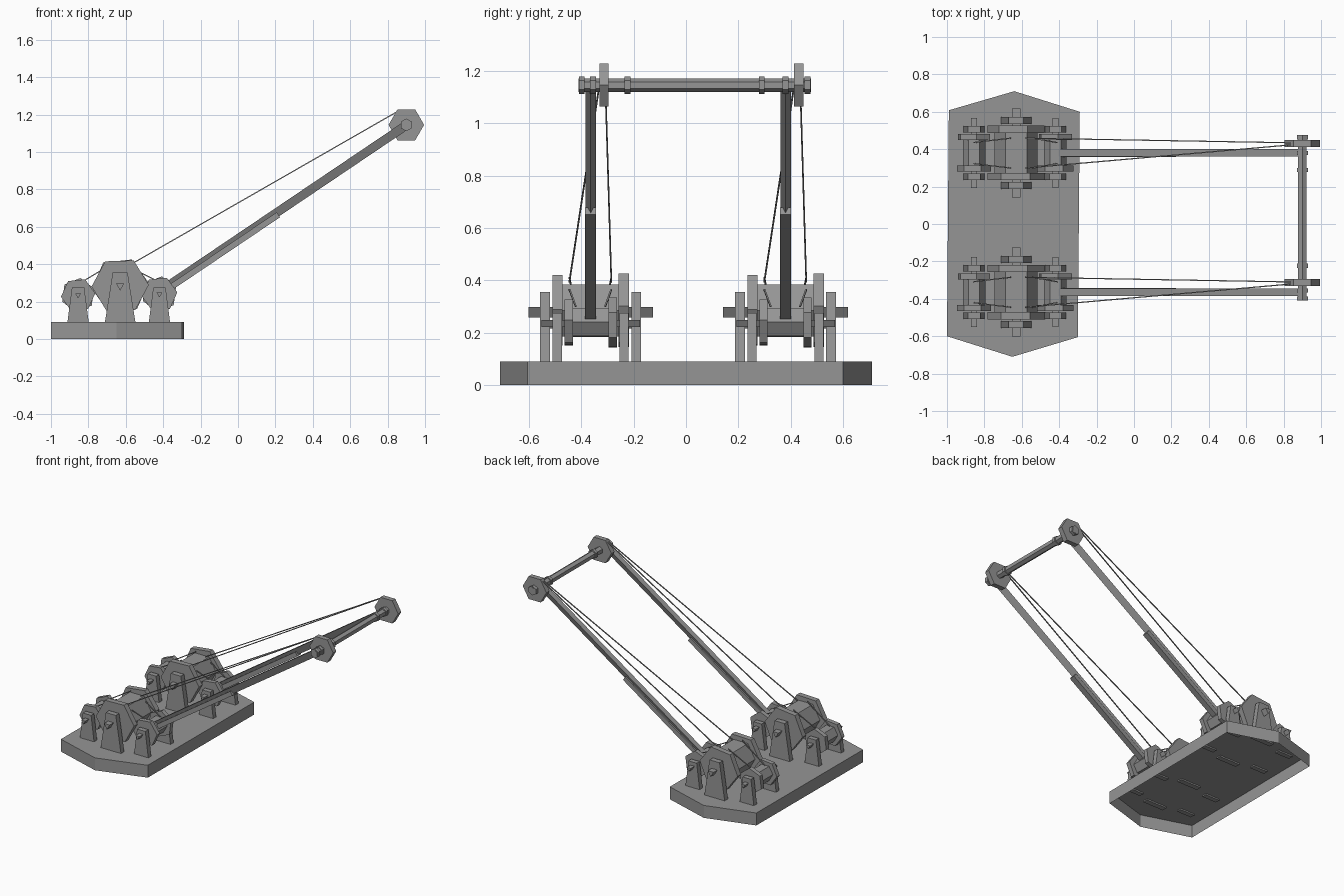
import bpy, bmesh
from math import cos, sin, radians
from mathutils import Vector

cube = bpy.data.objects.get("Cube")
if cube:
    bpy.data.objects.remove(cube, do_unlink=True)

grey = bpy.data.materials.new("plain grey")
grey.use_nodes = True
grey.diffuse_color = (0.3, 0.3, 0.3, 1)
grey.node_tree.nodes["Principled BSDF"].inputs["Base Color"].default_value = (0.3, 0.3, 0.3, 1)


def prism(name, ring, sweep, open_bottom=False):
    """Extrude a ring of points along a vector into a flat-faced solid."""
    bm = bmesh.new()
    first = bm.faces.new([bm.verts.new(p) for p in ring])
    copy = bmesh.ops.extrude_face_region(bm, geom=[first], use_keep_orig=True)
    moved = [v for v in copy["geom"] if isinstance(v, bmesh.types.BMVert)]
    bmesh.ops.translate(bm, verts=moved, vec=sweep)
    bmesh.ops.recalc_face_normals(bm, faces=bm.faces)
    if open_bottom:
        bmesh.ops.delete(bm, geom=[first], context="FACES")
    mesh = bpy.data.meshes.new(name)
    bm.to_mesh(mesh)
    bm.free()
    mesh.materials.append(grey)
    obj = bpy.data.objects.new(name, mesh)
    bpy.context.collection.objects.link(obj)
    return obj


def cylinder(name, x, z, radius, y0, y1, sides=6, turn=0):
    """Faceted cylinder lying along y."""
    angles = [radians(turn + 360 * i / sides) for i in range(sides)]
    ring = [(x + radius * cos(a), y0, z + radius * sin(a)) for a in angles]
    return prism(name, ring, (0, y1 - y0, 0))


def rod(name, start, end, section):
    """Sweep a (side, up) section from start to end."""
    start, end = Vector(start), Vector(end)
    way = end - start
    side = Vector((0, 1, 0))
    up = way.cross(side).normalized()
    up = up if up.z > 0 else -up
    return prism(name, [start + side * s + up * u for s, u in section], way)


def winch(name, x, z, yc, pillar, flange, drum, axle, turn):
    """Drum with two flanges, an axle and two tapered pillars."""
    foot, head, top, p_in, p_out = pillar
    radius, f_in, f_out = flange
    axle_radius, half = axle
    cylinder(name + "_axle", x, z, axle_radius, yc - half, yc + half, 3, -90)
    cylinder(name + "_drum", x, z, drum, yc - f_in, yc + f_in, 6, 0)
    for label, s in (("front", -1), ("back", 1)):
        cylinder(f"{name}_{label}_flange", x, z, radius,
                 yc + s * f_in, yc + s * f_out, 6, turn + s * turn * 0.6)
        ring = [(x - foot, 0.08), (x + foot, 0.08), (x + head, top), (x - head, top)]
        prism(f"{name}_{label}_pillar", [(px, yc + s * p_in, pz) for px, pz in ring],
              (0, s * (p_out - p_in), 0))


# Hollow base, open underneath
outline = [(-1, -0.6), (-0.65, -0.71), (-0.3, -0.605),
           (-0.29, 0.6), (-0.64, 0.71), (-0.99, 0.608)]
prism("base", [(x, y, 0) for x, y in outline], (0, 0, 0.09), open_bottom=True)

TIP_X, TIP_Z = 0.9, 1.145
ROPE = [(-0.003, -0.003), (0.003, -0.003), (0.003, 0.003), (-0.003, 0.003)]
small_pillar = (0.058, 0.033, 0.275, 0.11, 0.145)

for tag, yc in (("front", -0.364), ("back", 0.38)):
    # Three winches of each crane
    winch(tag + "_main_winch", -0.63, 0.285, yc, (0.083, 0.04, 0.355, 0.155, 0.193),
          (0.153, 0.107, 0.146), 0.115, (0.026, 0.238), 4)
    winch(tag + "_rear_winch", -0.855, 0.235, yc, small_pillar,
          (0.092, 0.068, 0.1), 0.06, (0.018, 0.188), 14)
    winch(tag + "_boom_winch", -0.42, 0.24, yc, small_pillar,
          (0.096, 0.068, 0.1), 0.06, (0.018, 0.188), 14)

    # Three-sided boom with a square sleeve on its lower half
    foot, tip = Vector((-0.42, yc, 0.255)), Vector((TIP_X, yc, TIP_Z))
    rod(tag + "_boom", foot, tip, [(-0.02, 0.022), (0.02, 0.022), (0, -0.025)])
    rod(tag + "_boom_sleeve", foot, foot.lerp(tip, 0.475),
        [(-0.021, 0), (0.021, 0), (0.021, -0.032), (-0.021, -0.032)])

    # Head wheel
    cylinder(tag + "_head_wheel", TIP_X, TIP_Z, 0.095, yc + 0.033, yc + 0.069)

    # Ropes between the winches and the wheel
    for i, (y_low, y_high) in enumerate(((0.079, 0.054), (-0.081, 0.044))):
        rod(f"{tag}_hoist_rope_{i}", (-0.58, yc + y_low, 0.395),
            (0.85, yc + y_high, 1.215), ROPE)
        rod(f"{tag}_rear_rope_{i}", (-0.86, yc + y_low * 0.7, 0.29),
            (-0.66, yc + y_low, 0.41), ROPE)
        rod(f"{tag}_boom_rope_{i}", (-0.54, yc + y_low, 0.365),
            (-0.41, yc + y_low * 0.7, 0.3), ROPE)

# Shared axle at the boom tips, with collars
cylinder("tip_axle", TIP_X, TIP_Z, 0.026, -0.41, 0.477, 6, 30)
for i, y in enumerate((-0.398, -0.355, -0.223, 0.289, 0.38, 0.464)):
    cylinder(f"tip_collar_{i}", TIP_X, TIP_Z, 0.034, y - 0.011, y + 0.011, 6, 30)
